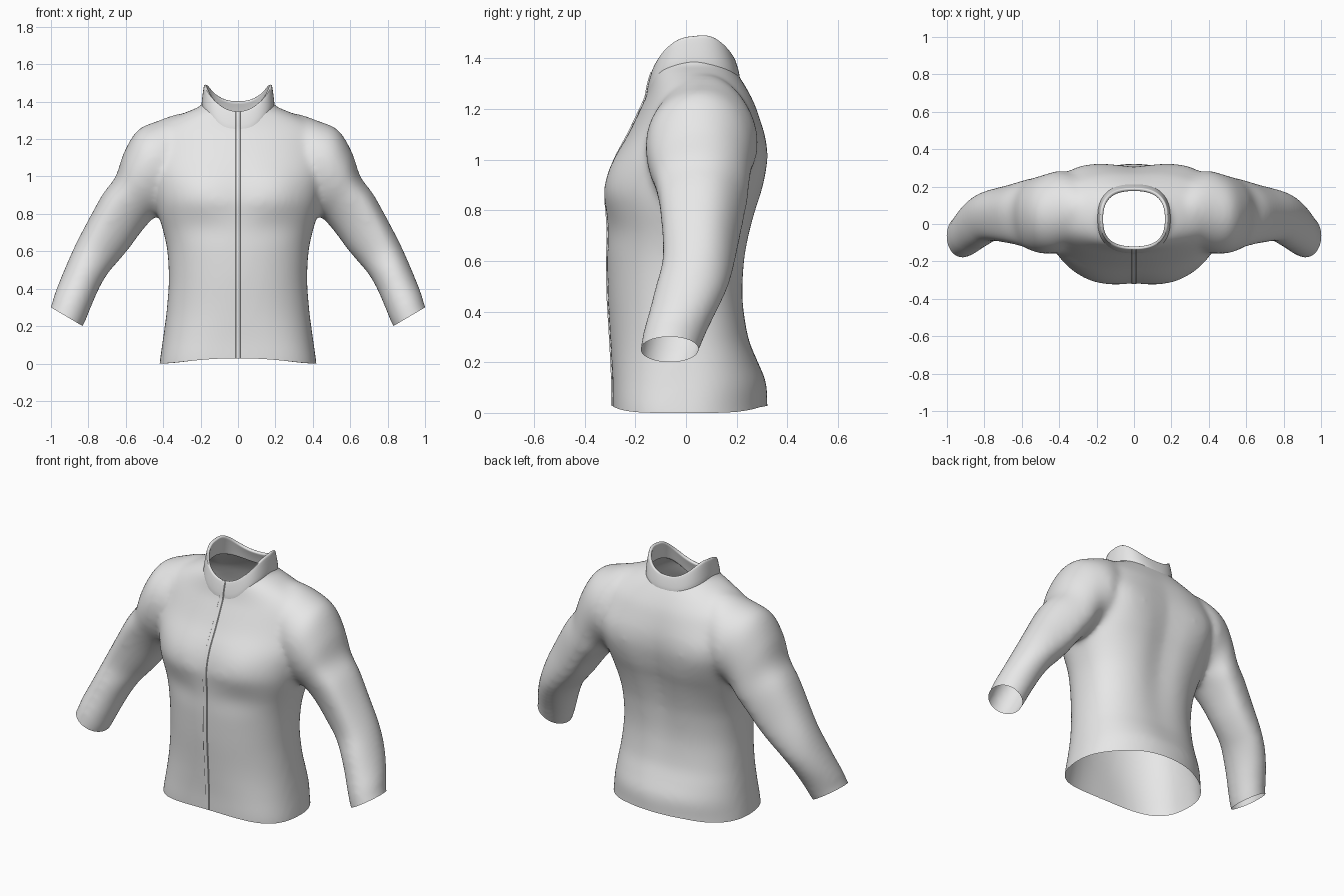
import bpy, bmesh, math
from mathutils import Vector
from mathutils.bvhtree import BVHTree

if "Cube" in bpy.data.objects:
    bpy.data.objects.remove(bpy.data.objects["Cube"])

grey = bpy.data.materials.new("light grey fabric")
grey.diffuse_color = (0.8, 0.8, 0.8, 1)
grey.use_nodes = True
grey.node_tree.nodes["Principled BSDF"].inputs["Base Color"].default_value = grey.diffuse_color


def sup(v, n):
    return math.copysign(abs(v) ** (2 / n), v)


def spline(rows, steps=5):
    """Smooth in-between sections through the given ones."""
    out = []
    for i in range(len(rows) - 1):
        p = [rows[max(0, i - 1)], rows[i], rows[i + 1], rows[min(len(rows) - 1, i + 2)]]
        for k in range(steps):
            t = k / steps
            out.append([b + .5 * t * (c - a + t * (2 * a - 5 * b + 4 * c - d + t * (3 * (b - c) + d - a)))
                        for a, b, c, d in zip(*p)])
    return out + [list(rows[-1])]


def loft(bm, rings, caps=False, closed=True):
    rows = [[bm.verts.new(p) for p in r] for r in rings]
    for a, b in zip(rows, rows[1:]):
        n = len(a)
        for i in range(n if closed else n - 1):
            j = (i + 1) % n
            bm.faces.new((a[i], a[j], b[j], b[i]))
    if caps:
        bm.faces.new(rows[0])
        bm.faces.new(rows[-1])


def finish(name, bm):
    bmesh.ops.recalc_face_normals(bm, faces=bm.faces)
    me = bpy.data.meshes.new(name)
    bm.to_mesh(me)
    bm.free()
    ob = bpy.data.objects.new(name, me)
    bpy.context.collection.objects.link(ob)
    me.materials.append(grey)
    return ob


def apply_modifiers(ob):
    dg = bpy.context.evaluated_depsgraph_get()
    me = bpy.data.meshes.new_from_object(ob.evaluated_get(dg))
    ob.modifiers.clear()
    ob.data = me
    me.materials.clear()
    me.materials.append(grey)
    me.polygons.foreach_set("material_index", [0] * len(me.polygons))


def smooth(ob, angle=50):
    bpy.ops.object.select_all(action='DESELECT')
    ob.select_set(True)
    bpy.context.view_layer.objects.active = ob
    bpy.ops.object.shade_smooth_by_angle(angle=math.radians(angle))


def bump(v, mid, width):
    return math.exp(-((v - mid) / width) ** 2)


# torso sections: height, half width, front y, back y
TORSO = [(-.08, .425, -.29, .325), (0, .42, -.291, .322), (.1, .406, -.291, .318),
         (.2, .392, -.295, .283), (.3, .38, -.3, .25), (.45, .37, -.309, .232),
         (.6, .378, -.313, .241), (.7, .398, -.314, .259), (.8, .427, -.321, .284),
         (.87, .442, -.326, .305), (.95, .46, -.308, .320), (1.02, .48, -.278, .325),
         (1.1, .49, -.232, .315), (1.2, .48, -.182, .285), (1.25, .455, -.158, .263),
         (1.3, .375, -.143, .234), (1.35, .265, -.132, .2), (1.39, .188, -.115, .175),
         (1.5, .16, -.10, .155)]


def torso_ring(z, w, yf, yb):
    # squareness of the front and back halves changes from hem to shoulders
    top = min(1, max(0, (z - 1.08) / .2))
    hem = bump(z, 0, .2)
    n_front = 2.15 + .65 * hem + .2 * bump(z, .9, .15) - .1 * top
    n_back = 2.5 - .5 * hem + .2 * bump(z, 1.0, .15) - .45 * top
    pts = []
    for i in range(64):
        a = math.tau * i / 64
        n = n_back if i < 32 else n_front
        x, s = w * sup(math.cos(a), n), sup(math.sin(a), n)
        y = (yf + yb) / 2 + (yb - yf) / 2 * s
        if s > 0:    # spine groove and shoulder blades
            y -= .026 * s * bump(x, 0, .1) * bump(z, .8, .4)
            y += .018 * s * bump(abs(x), .31, .13) * bump(z, 1.0, .18)
        else:        # breastbone, chest and stomach relief
            y -= .010 * s * bump(x, 0, .06) * bump(z, .9, .2)
            y += .014 * s * bump(abs(x), .22, .12) * bump(z, .93, .12)
            y -= .010 * s * bump(abs(x), .2, .15) * bump(z, .73, .07)
        pts.append((x, y, z))
    return pts


# sleeve sections: outer x z, inner x z, front y, back y
SLEEVE = [(.22, 1.34, .18, 1.0, -.05, .17), (.32, 1.335, .27, .92, -.10, .25),
          (.43, 1.297, .35, .86, -.15, .285), (.535, 1.25, .40, .82, -.16, .268),
          (.61, 1.13, .43, .79, -.148, .254), (.655, 1.0, .46, .77, -.125, .247),
          (.725, .905, .52, .70, -.107, .23), (.80, .77, .59, .605, -.095, .208),
          (.868, .64, .65, .535, -.095, .19), (.917, .53, .70, .475, -.12, .168),
          (.955, .44, .745, .395, -.142, .13), (.984, .365, .79, .29, -.167, .085),
          (1.003, .30, .828, .20, -.182, .052), (1.05, .21, .88, .11, -.19, .02)]


def sleeve_ring(side, ox, oz, ix, iz, yf, yb):
    pts = []
    lean = .3 * bump(oz, .85, .3)      # back of the arm sits closer to the body
    for i in range(40):
        c, s = math.cos(math.tau * i / 40), math.sin(math.tau * i / 40)
        k = c - lean * s * (1 - c * c)
        pts.append((side * ((ox + ix) / 2 + (ox - ix) / 2 * k),
                    (yf + yb) / 2 + (yb - yf) / 2 * s,
                    (oz + iz) / 2 + (oz - iz) / 2 * k))
    return pts


# jacket body: torso and sleeves fused into one smooth skin
bm = bmesh.new()
loft(bm, [torso_ring(*r) for r in spline(TORSO)], caps=True)
for side in (1, -1):
    loft(bm, [sleeve_ring(side, *r) for r in spline(SLEEVE)], caps=True)
body = finish("jacket_body", bm)
m = body.modifiers.new("fuse", 'REMESH')
m.mode = 'VOXEL'
m.voxel_size = .014
m = body.modifiers.new("relax", 'SMOOTH')
m.factor = .5
m.iterations = 24
apply_modifiers(body)

bm = bmesh.new()
bm.from_mesh(body.data)
whole_tree = BVHTree.FromBMesh(bm)


def cut(co, no, keep):
    faces = [f for f in bm.faces if keep(f.calc_center_median())]
    geom = set(faces) | {e for f in faces for e in f.edges} | {v for f in faces for v in f.verts}
    bmesh.ops.bisect_plane(bm, geom=list(geom), plane_co=co, plane_no=no, clear_outer=True)


# open the hem and both cuffs
cut((0, 0, 0), (0, 0, -1), lambda c: abs(c.x) < .6 and c.z < .12)
for side in (1, -1):
    cut((side * .915, 0, .25), (side * .507, 0, -.862), lambda c: c.x * side > .65 and c.z < .5)

# open the neck inside the collar wall
hole = []
for f in bm.faces:
    c = f.calc_center_median()
    if c.z > 1.15 and abs(c.x / .186) ** 2.5 + abs((c.y - .028) / .176) ** 2.5 < 1:
        hole.append(f)
bmesh.ops.delete(bm, geom=hole, context='FACES')

# raise the hem gently at front and back
for v in bm.verts:
    if v.co.z < .3 and abs(v.co.x) < .5:
        k = max(0, 1 - (v.co.x / .41) ** 2) * min(1, (v.co.y / .29) ** 2)
        v.co.z += .028 * k * (1 - v.co.z / .3)
bm.to_mesh(body.data)
body_tree = BVHTree.FromBMesh(bm)
bm.free()
smooth(body)

# standing collar whose lower edge sinks onto the body
N = 96
angles = [math.tau * i / N for i in range(N)]


def collar_point(a, rx, ry, z):
    return (rx * sup(math.cos(a), 2.5), .028 + ry * sup(math.sin(a), 2.5), z)


low, high = [], []
for a in angles:
    s = math.sin(a)
    z = 1.341 + .0425 * s + .049 * math.cos(2 * a) + (.012 * abs(math.sin(2 * a)) if s < 0 else 0)
    high.append(z + .1 - .03 * max(0, s) ** 2)
    hit = whole_tree.ray_cast(Vector(collar_point(a, .193, .184, 2)), Vector((0, 0, -1)))[0]
    low.append(min(z, max(hit.z - .008, z - .07)) if hit else z)
for _ in range(4):
    low = [(low[i - 1] + 2 * low[i] + low[(i + 1) % N]) / 4 for i in range(N)]
bm = bmesh.new()
loft(bm, [[collar_point(a, rx, ry, l + (h - l) * t) for a, l, h in zip(angles, low, high)]
          for t, rx, ry in [(0, .193, .184), (.06, .196, .186), (.5, .19, .178),
                            (.94, .183, .165), (1, .180, .162)]])
collar = finish("collar", bm)
m = collar.modifiers.new("cloth", 'SOLIDIFY')
m.thickness = .018
m.offset = -1
m = collar.modifiers.new("round", 'SUBSURF')
m.levels = m.render_levels = 1
apply_modifiers(collar)
bm = bmesh.new()
bm.from_mesh(collar.data)
collar_tree = BVHTree.FromBMesh(bm)
bm.free()
smooth(collar)

# front zip strip following the chest and collar
bm = bmesh.new()
rows = []
for i in range(91):
    z = .03 + (1.347 - .03) * i / 90
    hits = [t.ray_cast(Vector((.001, -1, z)), Vector((0, 1, 0)))[0] for t in (body_tree, collar_tree)]
    ys = [h.y for h in hits if h and h.y < 0]
    if ys:
        rows.append([(x, min(ys) + d, z) for x, d in
                     [(-.014, 0), (-.011, -.005), (-.008, -.003),
                      (.008, -.003), (.011, -.005), (.014, 0)]])
loft(bm, rows, closed=False)
smooth(finish("zip_strip", bm), 30)
